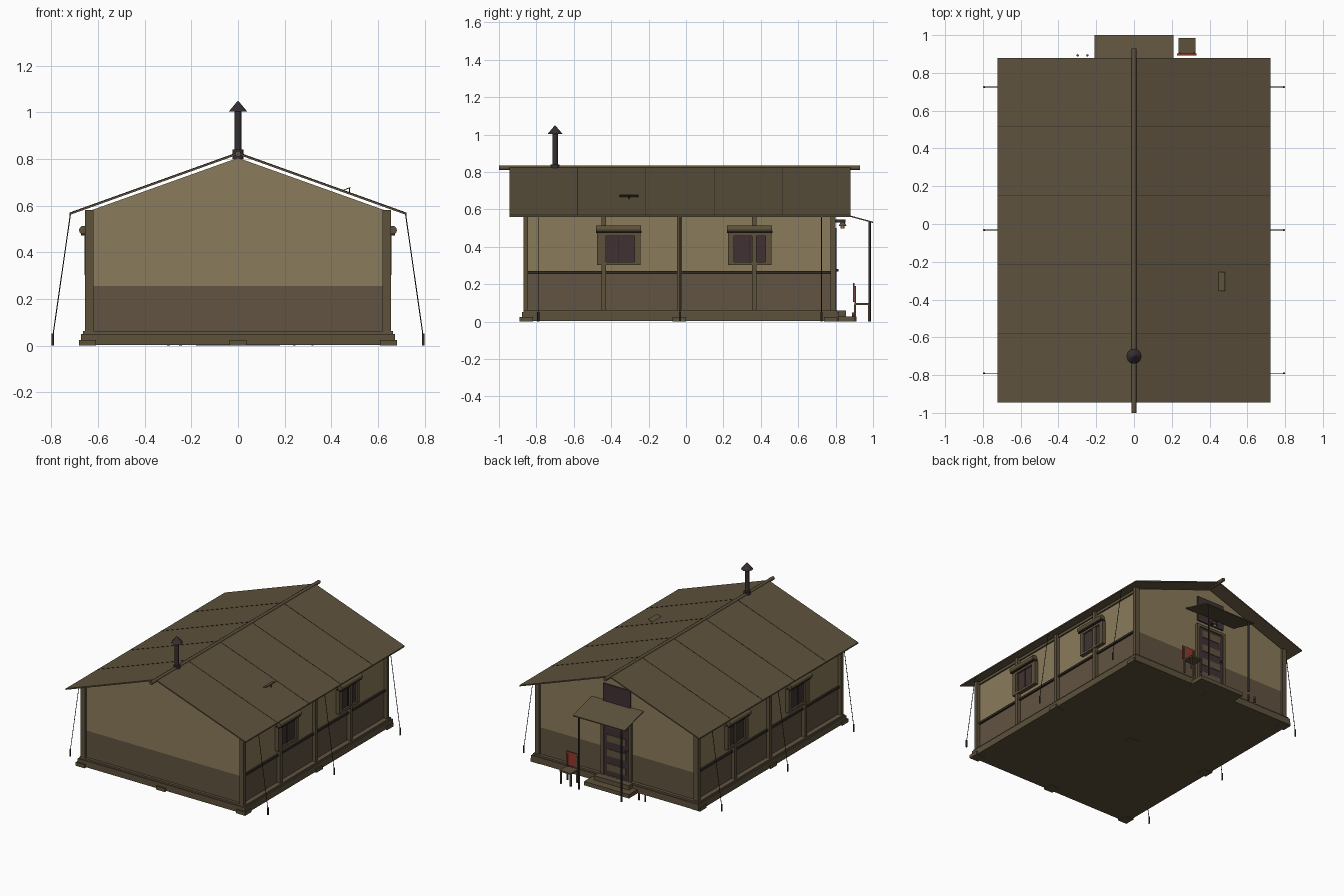
import bpy, bmesh, math
from mathutils import Vector

if "Cube" in bpy.data.objects:
    bpy.data.objects.remove(bpy.data.objects["Cube"])


def mat(name, r, g, b):
    def lin(c):
        c /= 255
        return c / 12.92 if c <= 0.04045 else ((c + 0.055) / 1.055) ** 2.4
    m = bpy.data.materials.new(name)
    m.diffuse_color = (lin(r), lin(g), lin(b), 1)
    m.use_nodes = True
    m.node_tree.nodes["Principled BSDF"].inputs["Base Color"].default_value = m.diffuse_color
    return m


CANVAS = mat("tan_canvas", 138, 123, 91)
LOWER = mat("brown_lower_wall", 97, 83, 65)
ROOF = mat("roof_olive_brown", 94, 82, 61)
TRIM = mat("olive_timber", 92, 81, 59)
DARK = mat("dark_strip", 50, 43, 36)
GLASS = mat("dark_plum", 64, 49, 51)
METAL = mat("dark_metal", 54, 46, 49)
RED = mat("red_paint", 146, 56, 46)


def mesh_obj(name, verts, faces, material):
    me = bpy.data.meshes.new(name)
    me.from_pydata(verts, [], faces)
    bm = bmesh.new()
    bm.from_mesh(me)
    bmesh.ops.recalc_face_normals(bm, faces=bm.faces)
    bm.to_mesh(me)
    bm.free()
    me.materials.append(material)
    ob = bpy.data.objects.new(name, me)
    bpy.context.collection.objects.link(ob)
    return ob


def box(name, x, y, z, material):
    v = [(a, b, c) for a in x for b in y for c in z]
    f = [(0, 1, 3, 2), (4, 6, 7, 5), (0, 4, 5, 1), (2, 3, 7, 6), (0, 2, 6, 4), (1, 5, 7, 3)]
    return mesh_obj(name, v, f, material)


def side_box(name, s, x, y, z, material):
    return box(name, (s * x[0], s * x[1]), y, z, material)


def prism(name, profile, axis, a, b, material):
    """Extrude a 2D profile along x (profile y,z) or y (profile x,z)."""
    def place(p, t):
        return (t, p[0], p[1]) if axis == "x" else (p[0], t, p[1])
    n = len(profile)
    v = [place(p, t) for t in (a, b) for p in profile]
    f = [tuple(range(n)), tuple(range(n, 2 * n))]
    f += [(i, (i + 1) % n, n + (i + 1) % n, n + i) for i in range(n)]
    return mesh_obj(name, v, f, material)


def rod(name, p, q, r, material, r2=None, sides=8):
    p, q = Vector(p), Vector(q)
    d = q - p
    bpy.ops.mesh.primitive_cone_add(vertices=sides, radius1=r, radius2=r if r2 is None else r2,
                                    depth=d.length, location=(p + q) / 2)
    ob = bpy.context.object
    ob.rotation_euler = d.to_track_quat("Z", "Y").to_euler()
    ob.name = name
    ob.data.materials.append(material)
    bpy.ops.object.shade_smooth_by_angle(angle=math.radians(50))
    return ob


# foundation
box("skid_base", (-.672, .672), (-.878, .815), (.004, .05), TRIM)
box("sill", (-.664, .664), (-.87, .808), (.05, .062), LOWER)
for px in (-.645, 0, .645):
    for py in (-.855, -.035, .775):
        box("foundation_pad", (px - .036, px + .036), (py - .036, py + .036), (0, .025), TRIM)

# walls: brown lower part, canvas upper part with gables
W, F, B = .63, -.85, .785
box("lower_wall", (-W, W), (F, B), (.06, .255), LOWER)
prism("upper_wall", [(-W, .255), (W, .255), (W, .58), (0, .805), (-W, .58)], "y", F, B, CANVAS)

# roof panels, each side split along its length
N = 5
for s in (-1, 1):
    for i in range(N):
        y0, y1 = (-.945 + 1.825 * k / N for k in (i, i + 1))
        prism("roof_panel", [(0, .828), (s * .722, .569), (s * .722, .560), (0, .819)], "y", y0, y1, ROOF)
    for i in range(1, N):
        y = -.945 + 1.825 * i / N
        prism("roof_seam", [(0, .8295), (s * .722, .5705), (s * .722, .568), (0, .827)],
              "y", y - .0015, y + .0015, DARK)
rod("ridge_pole", (0, -1, .822), (0, .93, .822), .013, TRIM)

# raised roof vent flap
prism("roof_flap", [(.44, .664), (.482, .680), (.482, .676), (.44, .660)], "y", -.355, -.255, TRIM)
rod("flap_prop", (.478, -.305, .652), (.478, -.305, .677), .003, DARK, sides=6)

# chimney
rod("chimney_collar", (0, -.70, .80), (0, -.70, .84), .024, METAL, sides=12)
rod("chimney_pipe", (0, -.70, .80), (0, -.70, 1.01), .015, METAL, sides=12)
rod("chimney_cap", (0, -.70, 1.003), (0, -.70, 1.048), .04, METAL, r2=.002, sides=12)

for s in (-1, 1):
    # corner posts, studs and rail
    for y in (-.857, -.44, -.035, .365, .785):
        side_box("wall_post", s, (.62, .655), (y - .013, y + .013), (.06, .582), TRIM)
    side_box("side_rail", s, (.62, .643), (F, B), (.255, .27), DARK)
    side_box("eave_plate", s, (.62, .64), (F, B), (.56, .58), TRIM)
    # windows
    for y in (-.36, .34):
        z0, z1, h = .302, .475, .116
        for a, b in ((-h, -.084), (.084, h)):
            side_box("window_jamb", s, (.62, .658), (y + a, y + b), (z0, z1), TRIM)
        side_box("window_sill", s, (.62, .658), (y - h, y + h), (z0, .318), TRIM)
        side_box("window_head", s, (.62, .658), (y - h, y + h), (.458, z1), TRIM)
        side_box("window_glass", s, (.62, .645), (y - .084, y + .084), (.318, .458), GLASS)
        side_box("window_mullion", s, (.645, .648), (y - .003, y + .003), (.318, .458), DARK)
        rod("rolled_blind", (s * .662, y - .12, .495), (s * .662, y + .12, .495), .019, TRIM, sides=12)
        side_box("blind_strap", s, (.64, .672), (y - .122, y + .122), (.473, .483), DARK)
    # guy ropes and stakes
    for y in (-.79, -.032, .725):
        rod("guy_rope", (s * .718, y, .565), (s * .792, y, .05), .0022, DARK, sides=6)
        rod("tent_stake", (s * .794, y, 0), (s * .794, y, .052), .0055, METAL)

# door at the back
box("door_leaf", (-.10, .10), (B, .797), (.06, .48), GLASS)
for s in (-1, 1):
    side_box("door_jamb", s, (.10, .122), (B, .805), (.06, .50), TRIM)
box("door_head", (-.122, .122), (B, .805), (.48, .50), TRIM)
for z in (.095, .20, .305, .41):
    box("door_panel", (-.075, .075), (.796, .801), (z, z + .05), LOWER)
rod("door_handle", (-.084, .797, .275), (-.084, .815, .275), .007, METAL)
box("gable_board", (-.11, .11), (B, .794), (.53, .715), GLASS)

# steps
box("lower_step", (-.18, .18), (.80, .912), (0, .028), TRIM)
box("upper_step", (-.14, .14), (.80, .855), (0, .06), TRIM)

# porch awning
prism("awning", [(B, .592), (1.0, .534), (1.0, .527), (B, .585)], "x", -.208, .208, ROOF)
for s in (-1, 1):
    rod("awning_post", (s * .17, .982, 0), (s * .17, .982, .533), .0065, METAL)

# porch lamp
box("lamp_arm", (-.012, .012), (B, .852), (.530, .545), DARK)
rod("lamp_shade", (0, .837, .512), (0, .837, .532), .02, TRIM, r2=.01, sides=12)
rod("lamp_bulb", (0, .837, .498), (0, .837, .512), .01, CANVAS)

# chair
box("chair_seat", (.235, .325), (.90, .985), (.088, .098), TRIM)
box("chair_back", (.228, .332), (.892, .902), (.105, .205), RED)
for x in (.241, .319):
    for y in (.903, .978):
        box("chair_leg", (x - .005, x + .005), (y - .005, y + .005), (0, .09), TRIM)
    box("chair_back_stile", (x - .005, x + .005), (.901, .908), (.09, .19), TRIM)

# short marker pegs by the step
for x in (-.298, -.247):
    rod("marker_peg", (x, .893, 0), (x, .893, .035), .006, METAL)
    rod("marker_peg_top", (x, .893, .035), (x, .893, .047), .0065, RED)
